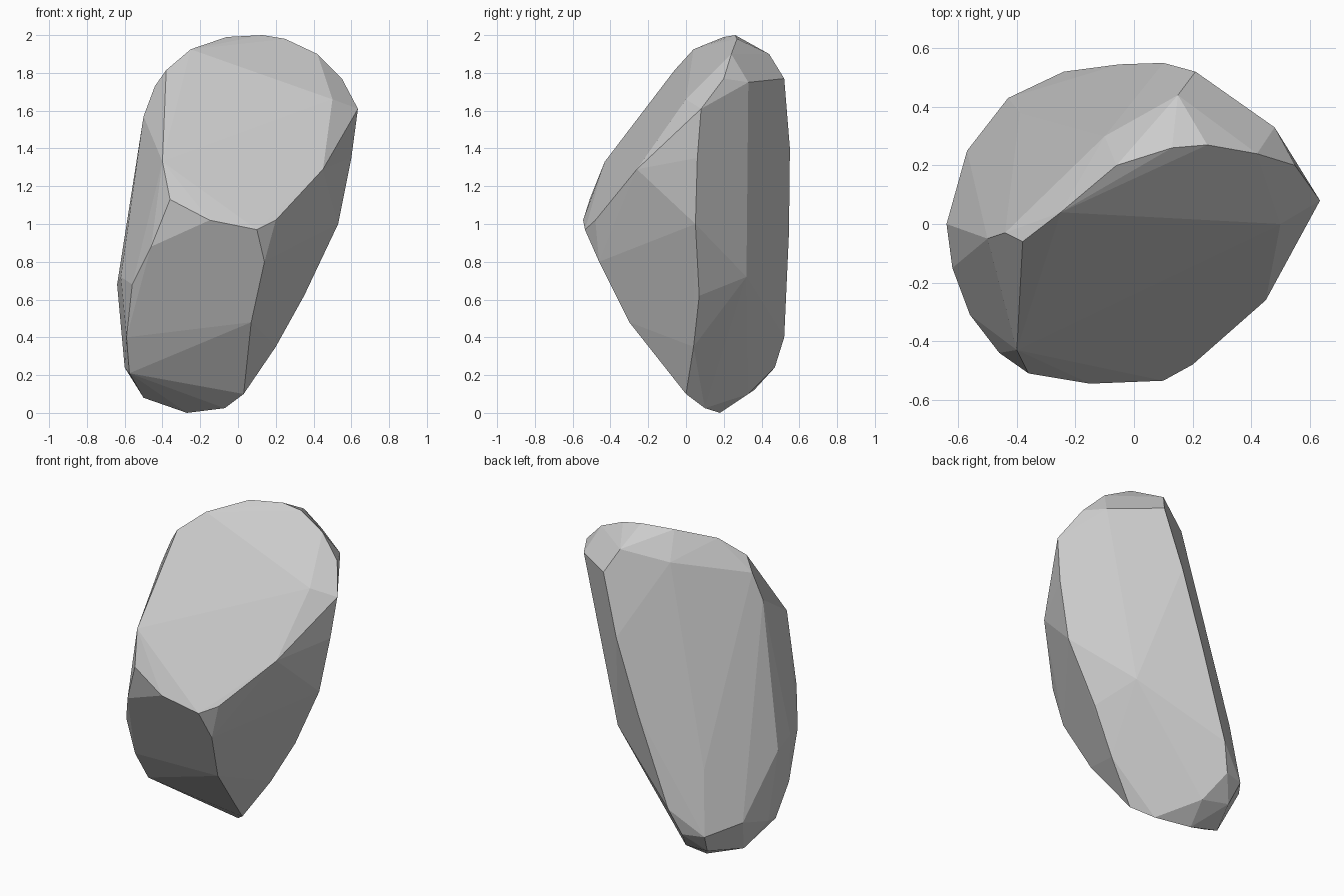
import bpy, bmesh

# Corner points of the stone, grouped by region
crown = [(.13, .26, 2), (-.06, .2, 1.99), (.25, .27, 1.98), (-.25, .04, 1.925),
         (-.38, -.06, 1.815), (.42, .24, 1.9), (.55, .2, 1.77), (.635, .08, 1.61),
         (.15, .44, 1.9), (.21, .52, 1.77), (.48, .33, 1.75), (-.1, .3, 1.83)]
slanted_front = [(-.44, -.03, 1.73), (-.5, -.05, 1.57), (-.4, -.43, 1.33), (-.36, -.51, 1.13),
                 (-.15, -.545, 1.02), (.1, -.535, .97), (.2, -.48, 1.02), (.45, -.26, 1.29),
                 (.5, 0, 1.66)]
lower_front = [(-.46, -.44, .88), (-.56, -.31, .68), (-.59, -.18, .4), (-.575, -.07, .21),
               (.14, -.46, .8), (.07, -.3, .48)]
right_side = [(.6, .06, 1.35), (.53, .05, 1), (.35, .07, .62), (.2, .04, .35), (.25, .32, .72)]
back_left = [(.1, .55, 1.4), (-.05, .545, .95), (-.24, .52, .4), (-.3, .47, .24),
             (-.39, .38, .63), (-.43, .43, .24), (-.57, .25, .3), (-.64, 0, .68),
             (-.62, -.15, .72), (-.57, -.03, 1.13)]
base = [(-.27, .18, 0), (-.07, .1, .025), (.03, 0, .1), (-.5, .14, .08),
        (-.6, .04, .24), (-.23, .33, .1), (-.4, .36, .12)]

# Stone: faceted convex hull
bm = bmesh.new()
for p in crown + slanted_front + lower_front + right_side + back_left + base:
    bm.verts.new(p)
bmesh.ops.convex_hull(bm, input=bm.verts[:])
loose = [v for v in bm.verts if not v.link_faces]
bmesh.ops.delete(bm, geom=loose, context='VERTS')
# Merge nearly coplanar triangles into larger facets
bmesh.ops.dissolve_limit(bm, angle_limit=0.05, verts=bm.verts[:], edges=bm.edges[:])
bmesh.ops.recalc_face_normals(bm, faces=bm.faces[:])
mesh = bpy.data.meshes.new("rock")
bm.to_mesh(mesh)
bm.free()
rock = bpy.data.objects.new("rock", mesh)
bpy.context.collection.objects.link(rock)
